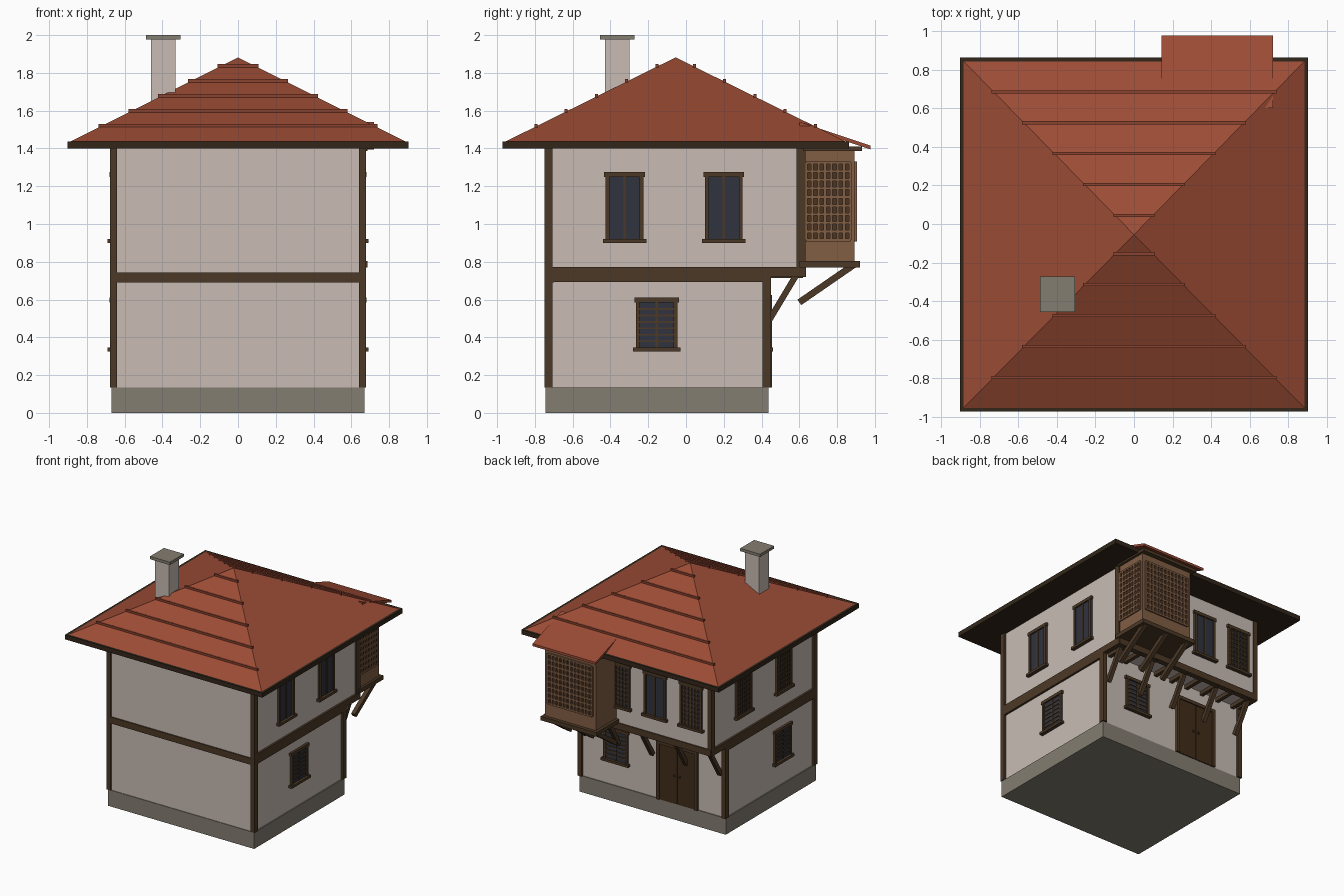
import bpy, bmesh, math
from mathutils import Matrix, Vector

if "Cube" in bpy.data.objects:
    bpy.data.objects.remove(bpy.data.objects["Cube"])


def material(name, rgb):
    lin = [((c / 255 + 0.055) / 1.055) ** 2.4 for c in rgb] + [1]
    m = bpy.data.materials.new(name)
    m.use_nodes = True
    m.diffuse_color = lin
    m.node_tree.nodes["Principled BSDF"].inputs["Base Color"].default_value = lin
    return m


PLASTER = material("plaster", (200, 188, 180))
STONE = material("stone", (132, 125, 113))
TILE = material("roof tile", (156, 76, 53))
RIDGE = material("tile course", (138, 66, 46))
TIMBER = material("timber", (76, 57, 38))
EAVE = material("dark eave wood", (50, 38, 26))
BAY = material("bay wood", (130, 94, 68))
HOLE = material("lattice shade", (74, 52, 34))
GLASS = material("glass", (48, 51, 62))
DOOR = material("door wood", (64, 46, 27))


class Part:
    """Collects boxes into one named object."""

    def __init__(self, name, mat, frame=None):
        self.name, self.mat = name, mat
        self.frame = frame or Matrix()
        self.bm = bmesh.new()

    def box(self, x, y, z):
        size = [b - a for a, b in (x, y, z)]
        mid = [(a + b) / 2 for a, b in (x, y, z)]
        m = self.frame @ Matrix.Translation(mid) @ Matrix.Diagonal((*size, 1))
        bmesh.ops.create_cube(self.bm, size=1, matrix=m)

    def bar(self, p, q, width):
        p, q = Vector(p), Vector(q)
        rot = (q - p).to_track_quat("Z", "X").to_matrix().to_4x4()
        m = Matrix.Translation((p + q) / 2) @ rot
        m = m @ Matrix.Diagonal((width, width, (q - p).length, 1))
        bmesh.ops.create_cube(self.bm, size=1, matrix=m)

    def done(self):
        mesh = bpy.data.meshes.new(self.name)
        self.bm.to_mesh(mesh)
        self.bm.free()
        mesh.materials.append(self.mat)
        ob = bpy.data.objects.new(self.name, mesh)
        bpy.context.collection.objects.link(ob)
        return ob


def single(name, mat, x, y, z):
    p = Part(name, mat)
    p.box(x, y, z)
    p.done()


def wall_frame(side, along):
    """Frame on a wall: local x runs along it, local -y points outward."""
    pos, turn = {"left": ((0.66, along, 0), 90), "right": ((-0.66, along, 0), -90),
                 "back_up": ((along, 0.625, 0), 180), "back_low": ((along, 0.43, 0), 180)}[side]
    return Matrix.Translation(pos) @ Matrix.Rotation(math.radians(turn), 4, "Z")


def grid(part, x, z, cols, rows, bar, y):
    for i in range(cols + 1):
        c = x[0] + (x[1] - x[0]) * i / cols
        part.box((c - bar / 2, c + bar / 2), y, z)
    for j in range(rows + 1):
        c = z[0] + (z[1] - z[0]) * j / rows
        part.box(x, y, (c - bar / 2, c + bar / 2))


def window(name, side, along, half, z0, z1, style="plain"):
    f = wall_frame(side, along)
    pane = Part(name + "_glass", GLASS, f)
    pane.box((-half, half), (-0.008, 0.01), (z0, z1))
    pane.done()
    w = Part(name + "_frame", TIMBER, f)
    for s in (-1, 1):
        c = s * (half - 0.01)
        w.box((c - 0.01, c + 0.01), (-0.018, 0.01), (z0, z1))
    w.box((-0.006, 0.006), (-0.014, 0.01), (z0, z1))
    w.box((-half - 0.008, half + 0.008), (-0.02, 0.01), (z1 - 0.02, z1 + 0.005))
    w.box((-half - 0.015, half + 0.015), (-0.03, 0.01), (z0, z0 + 0.02))
    if style == "lattice":
        grid(w, (-half + 0.01, half - 0.01), (z0 + 0.02, z1 - 0.02), 6, 9, 0.01, (-0.016, 0))
    if style == "slats":
        for i in range(1, 7):
            c = z0 + 0.02 + (z1 - z0 - 0.04) * i / 7
            w.box((-half, half), (-0.014, 0), (c - 0.005, c + 0.005))
    w.done()


# Masonry and walls
single("plinth", STONE, (-0.67, 0.67), (-0.745, 0.437), (0, 0.135))
single("ground_floor", PLASTER, (-0.66, 0.66), (-0.74, 0.43), (0.135, 0.75))
single("upper_floor", PLASTER, (-0.66, 0.66), (-0.74, 0.625), (0.745, 1.41))

# Timber framing
t = Part("timber_frame", TIMBER)
for s in (-1, 1):
    xs = sorted((s * 0.64, s * 0.677))
    t.box(xs, (-0.75, -0.707), (0.135, 1.41))
    t.box(xs, (0.405, 0.45), (0.135, 0.72))
    t.box(xs, (0.585, 0.632), (0.72, 1.41))
    t.box(xs, (-0.745, 0.45), (0.692, 0.773))
    t.box(xs, (0.45, 0.632), (0.72, 0.773))
t.box((-0.67, 0.67), (-0.75, -0.7), (0.69, 0.743))
t.box((-0.67, 0.67), (0.59, 0.634), (0.72, 0.773))
for i in range(9):
    c = -0.6 + 0.15 * i
    t.box((c - 0.015, c + 0.015), (0.42, 0.62), (0.715, 0.75))
t.done()

# Sloping struts under the overhang and the bay
st = Part("struts", TIMBER)
for i in range(5):
    x = -0.62 + 0.31 * i
    st.bar((x, 0.44, 0.49), (x, 0.59, 0.74), 0.032)
for x in (0.23, 0.435, 0.64):
    st.bar((x, 0.6, 0.585), (x, 0.89, 0.785), 0.035)
st.done()

# Windows
for i, y in enumerate((-0.325, 0.2)):
    window(f"left_window_{i}", "left", y, 0.1, 0.9, 1.27)
    window(f"right_window_{i}", "right", y, 0.1, 0.9, 1.27, "lattice")
for i, (x, kind) in enumerate(((0.17, "lattice"), (-0.16, "plain"), (-0.49, "lattice"))):
    window(f"back_window_{i}", "back_up", x, 0.1, 0.9, 1.27, kind)
window("left_low_window", "left", -0.155, 0.11, 0.325, 0.605, "slats")
window("right_low_window", "right", -0.31, 0.11, 0.325, 0.605, "slats")
window("back_low_window", "back_low", 0.335, 0.11, 0.325, 0.605, "slats")

# Double door
f = wall_frame("back_low", -0.23)
d = Part("door_leaves", DOOR, f)
for s in (-1, 1):
    d.box(sorted((s * 0.003, s * 0.165)), (-0.014, 0.01), (0.135, 0.6))
d.done()
d = Part("door_frame", TIMBER, f)
for s in (-1, 1):
    d.box(sorted((s * 0.16, s * 0.187)), (-0.024, 0.01), (0.135, 0.62))
    d.box(sorted((s * 0.018, s * 0.03)), (-0.025, 0), (0.36, 0.375))
d.box((-0.187, 0.187), (-0.024, 0.01), (0.598, 0.625))
d.done()

# Projecting bay
single("bay_body", BAY, (0.2, 0.665), (0.62, 0.893), (0.8, 1.395))
single("bay_floor", TIMBER, (0.175, 0.685), (0.6, 0.922), (0.77, 0.803))
single("bay_top_plate", TIMBER, (0.175, 0.685), (0.62, 0.932), (1.387, 1.41))
shade = Part("bay_lattice_shade", HOLE)
shade.box((0.23, 0.635), (0.89, 0.896), (0.91, 1.33))
shade.box((0.66, 0.668), (0.635, 0.87), (0.91, 1.33))
shade.done()
b = Part("bay_lattice_back", BAY)
grid(b, (0.23, 0.635), (0.915, 1.325), 12, 9, 0.014, (0.89, 0.905))
b.done()
b = Part("bay_lattice_side", BAY, Matrix.Rotation(math.radians(90), 4, "Z"))
grid(b, (0.635, 0.87), (0.915, 1.325), 7, 9, 0.014, (-0.676, -0.66))
b.done()

# Main roof: eave board, pyramid and tile courses
MID, HX, HY, Z0, RISE = -0.055, 0.885, 0.9, 1.437, 0.445
single("eave_board", EAVE, (-0.903, 0.903), (-0.972, 0.862), (1.4, 1.438))
r = Part("roof", TILE)
m = Matrix.Translation((0, MID, Z0 + RISE / 2)) @ Matrix.Diagonal((HX, HY, 1, 1))
m = m @ Matrix.Rotation(math.radians(45), 4, "Z")
bmesh.ops.create_cone(r.bm, cap_ends=True, segments=4, radius1=math.sqrt(2),
                      radius2=0, depth=RISE, matrix=m)
bmesh.ops.remove_doubles(r.bm, verts=r.bm.verts, dist=0.0001)
r.done()
c = Part("tile_courses", RIDGE)
for i in range(5):
    k = (i + 1) * 0.178
    x, z = HX * (1 - k) + 0.01, Z0 + RISE * k
    for s in (-1, 1):
        y = MID + s * HY * (1 - k)
        c.box((-x, x), (y - 0.008, y + 0.008), (z - 0.008, z + 0.013))
c.done()

# Lean-to roof over the bay
lean = Part("bay_roof", TILE)
lean.box((0.142, 0.72), (0.6, 0.977), (-0.02, 0))
for v in lean.bm.verts:
    v.co.z += 1.415 + (0.977 - v.co.y) * 0.335
lean.done()

# Chimney
single("chimney", PLASTER, (-0.46, -0.33), (-0.43, -0.3), (1.5, 1.98))
single("chimney_cap", STONE, (-0.487, -0.305), (-0.455, -0.273), (1.977, 2.0))
